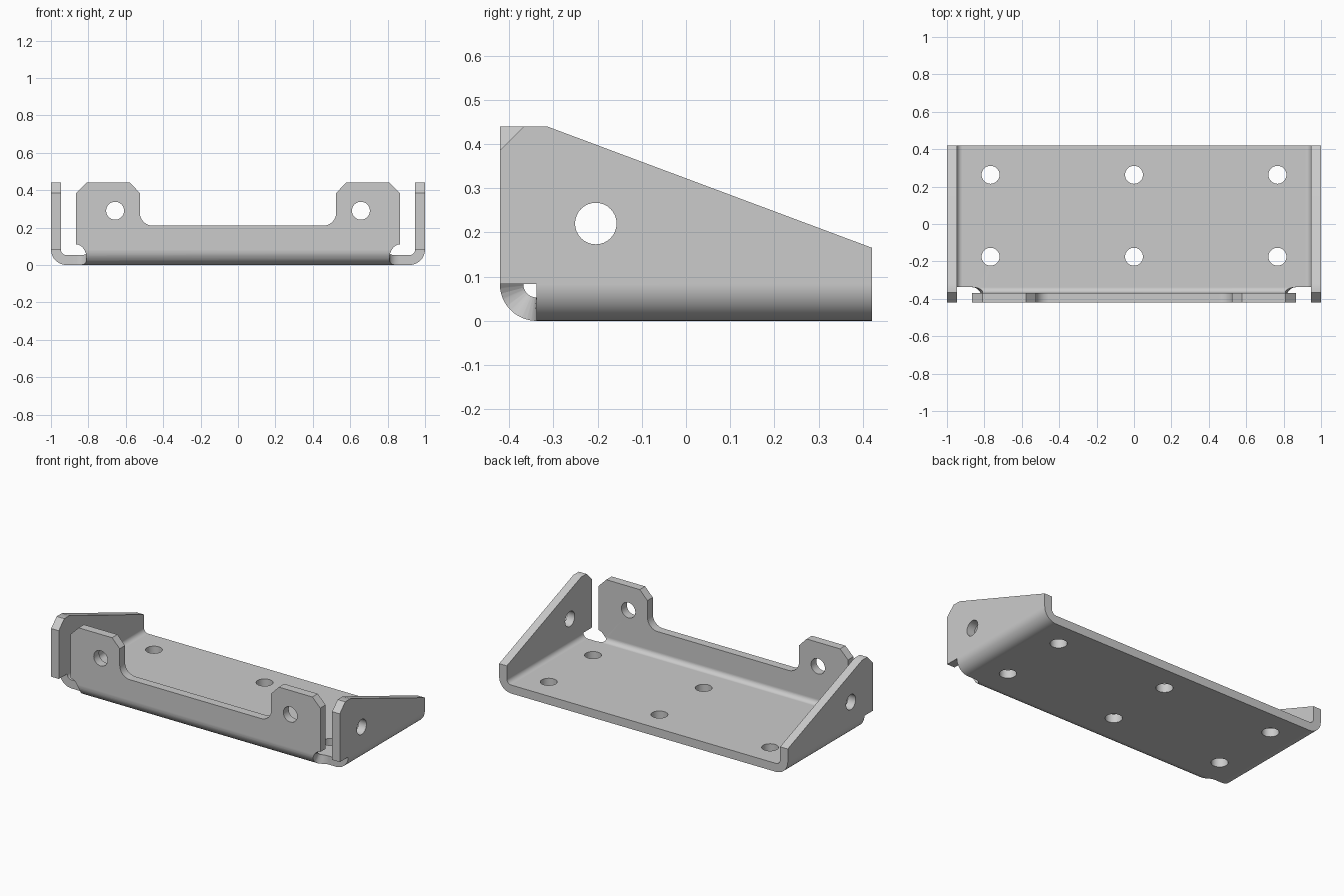
import bpy, bmesh
from math import sin, cos, pi, sqrt, radians
from mathutils import Vector

if "Cube" in bpy.data.objects:
    bpy.data.objects.remove(bpy.data.objects["Cube"])

T, R = 0.053, 0.083            # sheet thickness, outer bend radius
HX, HY = 1.0, 0.421            # half width, half depth
A, B = HX - R, HY - R          # where side and front bends begin
L = R * pi / 2                 # flat length of a bend
SEG = 12


def up(z):
    """Flat distance past the bend start for a wall point at height z."""
    return L + z - R


def arc(cx, cy, rx, ry, a0, a1, n):
    return [(cx + rx * cos(radians(a0 + (a1 - a0) * i / n)),
             cy + ry * sin(radians(a0 + (a1 - a0) * i / n))) for i in range(n + 1)]


def front(x, z):
    return (x, -B - up(z))


def side(y, z):
    return (A + up(z), y)


# Right half of the flat pattern: front tab, corner relief, side wall
notch = arc(0.455, 0.28, 0.07, 0.07, -90, 0, 8)
half = [front(x, z) for x, z in notch]
half += [front(x, z) for x, z in [(0.525, 0.385), (0.578, 0.44), (0.81, 0.44), (0.865, 0.385)]]
h = up(0.11) / 2
half += arc(0.865, -B - h, 0.056, h, 270, 90, 16)
half += [side(-B, R), side(-HY, R), side(-HY, 0.385), side(-0.367, 0.44),
         side(-0.315, 0.44), side(HY, 0.165)]
loops = [half + [(-x, y) for x, y in reversed(half)]]


# Bolt holes in floor, front tabs and side walls
def hole(c, r):
    loops.append(arc(c[0], c[1], r, r, 0, 360, 32)[:-1])


for y in (0.263, -0.175):
    for x in (-0.767, 0, 0.767):
        hole((x, y), 0.048)
for s in (-1, 1):
    hole(front(0.657 * s, 0.29), 0.048)
    u, y = side(-0.204, 0.22)
    hole((u * s, y), 0.047)

# Fill the flat sheet
bm = bmesh.new()
edges = []
for pts in loops:
    vs = [bm.verts.new((x, y, 0)) for x, y in pts]
    edges += [bm.edges.new((vs[i - 1], vs[i])) for i in range(len(vs))]
bmesh.ops.triangle_fill(bm, edges=edges, use_beauty=True, normal=(0, 0, 1))


# Cut bend lines
def cut(co, no):
    bmesh.ops.bisect_plane(bm, geom=bm.verts[:] + bm.edges[:] + bm.faces[:],
                           dist=1e-5, plane_co=co, plane_no=no)


for i in range(SEG + 1):
    d = L * i / SEG
    cut((A + d, 0, 0), (1, 0, 0))
    cut((-A - d, 0, 0), (1, 0, 0))
    cut((0, -B - d, 0), (0, 1, 0))

# Give the sheet thickness
faces = bm.faces[:]
rim = [e for e in bm.edges if len(e.link_faces) == 1]
top = {v: bm.verts.new(v.co + Vector((0, 0, T))) for v in bm.verts[:]}
for f in faces:
    bm.faces.new([top[v] for v in reversed(f.verts)])
for e in rim:
    a, b = e.verts
    bm.faces.new((a, b, top[b], top[a]))


# Fold the walls up around the bends
def bend(s, w):
    r = R - w
    if s < L:
        return r * sin(s / R), R - r * cos(s / R)
    return r, R + s - L


for v in bm.verts:
    x, y, w = v.co
    if abs(x) > A:
        o, z = bend(abs(x) - A, w)
        v.co = ((A + o) * (1 if x > 0 else -1), y, z)
    elif y < -B:
        o, z = bend(-y - B, w)
        v.co = (x, -B - o, z)

bmesh.ops.recalc_face_normals(bm, faces=bm.faces[:])
bmesh.ops.dissolve_limit(bm, angle_limit=radians(0.5), verts=bm.verts[:], edges=bm.edges[:])

me = bpy.data.meshes.new("folded_bracket")
bm.to_mesh(me)
bm.free()
ob = bpy.data.objects.new("folded_bracket", me)
bpy.context.collection.objects.link(ob)
bpy.context.view_layer.objects.active = ob
ob.select_set(True)
bpy.ops.object.shade_smooth_by_angle(angle=radians(30))
wn = ob.modifiers.new("clean_shading", 'WEIGHTED_NORMAL')
wn.keep_sharp = True
